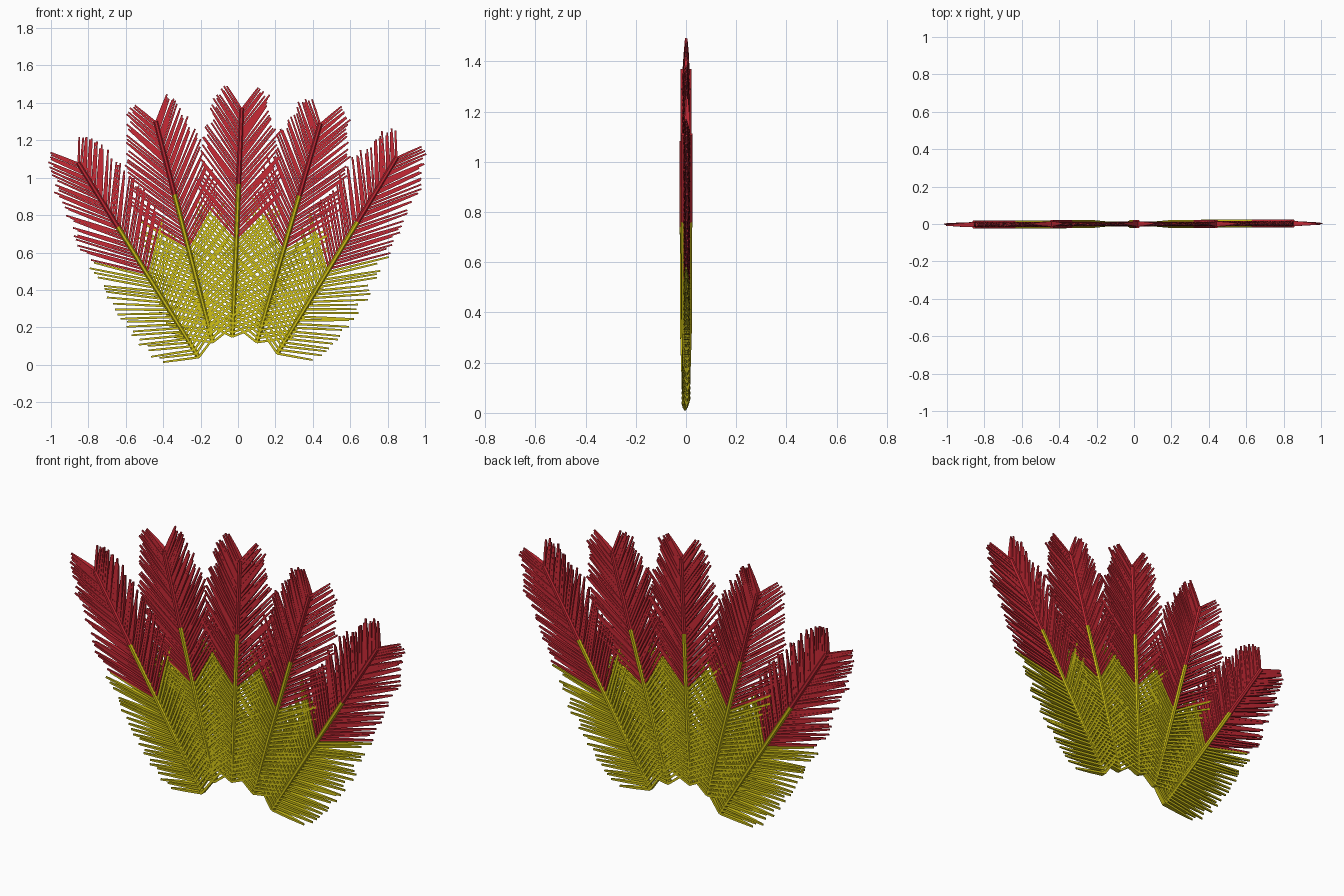
import bpy, bmesh, math, random
from mathutils import Vector

if "Cube" in bpy.data.objects:
    bpy.data.objects.remove(bpy.data.objects["Cube"])

random.seed(4)


def material(name, rgb):
    m = bpy.data.materials.new(name)
    m.diffuse_color = (*rgb, 1)
    m.use_nodes = True
    m.node_tree.nodes["Principled BSDF"].inputs["Base Color"].default_value = m.diffuse_color
    return m


YELLOW = material("feather yellow", (0.62, 0.53, 0.008))
RED = material("feather red", (0.56, 0.022, 0.035))

# base x, base z, tip x, tip z, depth offset of each feather
FEATHERS = [
    (-0.21, 0.04, -0.855, 1.08, -0.003),
    (-0.135, 0.12, -0.44, 1.30, 0.0),
    (-0.03, 0.15, 0.02, 1.37, 0.0),
    (0.10, 0.12, 0.44, 1.29, 0.0),
    (0.21, 0.06, 0.85, 1.11, 0.003),
]
BARBS = 54          # barbs on each side of a shaft
BARB_SPLIT = 0.43   # barbs change colour here
SHAFT_SPLIT = 0.67  # shaft changes colour here


def curve(points, t):
    """Piecewise-linear value at t."""
    for (a, va), (b, vb) in zip(points, points[1:]):
        if t <= b:
            return va + (vb - va) * (t - a) / (b - a)
    return points[-1][1]


ANGLE = [(0, 67), (0.22, 58), (0.45, 43), (0.85, 34), (1, 35)]
LENGTH = [(0, 0.21), (0.15, 0.28), (0.45, 0.33), (0.7, 0.32), (0.9, 0.235), (1, 0.15)]


def loft(bm, rings, mat):
    """Closed solid through a list of vertex rings."""
    rows = [[bm.verts.new(p) for p in ring] for ring in rings]
    n = len(rows[0])
    faces = [bm.faces.new(rows[0][::-1]), bm.faces.new(rows[-1])]
    for a, b in zip(rows, rows[1:]):
        for i in range(n):
            j = (i + 1) % n
            faces.append(bm.faces.new((a[i], a[j], b[j], b[i])))
    for f in faces:
        f.material_index = mat


def ring(centre, side, half_w, half_d, n):
    pts = []
    for i in range(n):
        a = 2 * math.pi * (i + 0.5) / n
        k = 1 / math.cos(math.pi / n)
        pts.append(centre + side * (half_w * k * math.cos(a))
                   + Vector((0, half_d * k * math.sin(a), 0)))
    return pts


def finish(bm, name):
    bmesh.ops.recalc_face_normals(bm, faces=bm.faces[:])
    me = bpy.data.meshes.new(name)
    bm.to_mesh(me)
    bm.free()
    me.materials.append(YELLOW)
    me.materials.append(RED)
    ob = bpy.data.objects.new(name, me)
    bpy.context.collection.objects.link(ob)


for number, (bx, bz, tx, tz, y) in enumerate(FEATHERS, 1):
    base, tip = Vector((bx, y, bz)), Vector((tx, y, tz))
    along = (tip - base).normalized()
    across = Vector((along.z, 0, -along.x))

    # Shaft: yellow lower part, red upper part
    bm = bmesh.new()
    mid = base.lerp(tip, SHAFT_SPLIT)
    low = base.lerp(tip, 0.25)
    loft(bm, [ring(base, across, 0.013, 0.012, 8), ring(low, across, 0.015, 0.02, 8),
              ring(mid, across, 0.015, 0.022, 8)], 0)
    loft(bm, [ring(mid, across, 0.015, 0.022, 8), ring(tip, across, 0.014, 0.022, 8)], 1)
    finish(bm, f"feather_shaft_{number}")

    # Barbs: thin blades fanning out on both sides
    bm = bmesh.new()
    for s in (-1, 1):
        for i in range(BARBS):
            t = i / (BARBS - 1) * 0.995
            root = base.lerp(tip, t)
            a = math.radians(curve(ANGLE, t) + random.uniform(-2, 2))
            d = along * math.cos(a) + across * (s * math.sin(a))
            side = Vector((d.z, 0, -d.x))
            end = root + d * curve(LENGTH, t) * random.uniform(0.9, 1.06)
            end.y += random.uniform(-0.004, 0.004)
            loft(bm, [ring(root, side, 0.006, 0.014, 4),
                      ring(root.lerp(end, 0.5), side, 0.006, 0.010, 4),
                      ring(end, side, 0.0045, 0.003, 4)], 0 if t < BARB_SPLIT else 1)
    finish(bm, f"feather_barbs_{number}")
